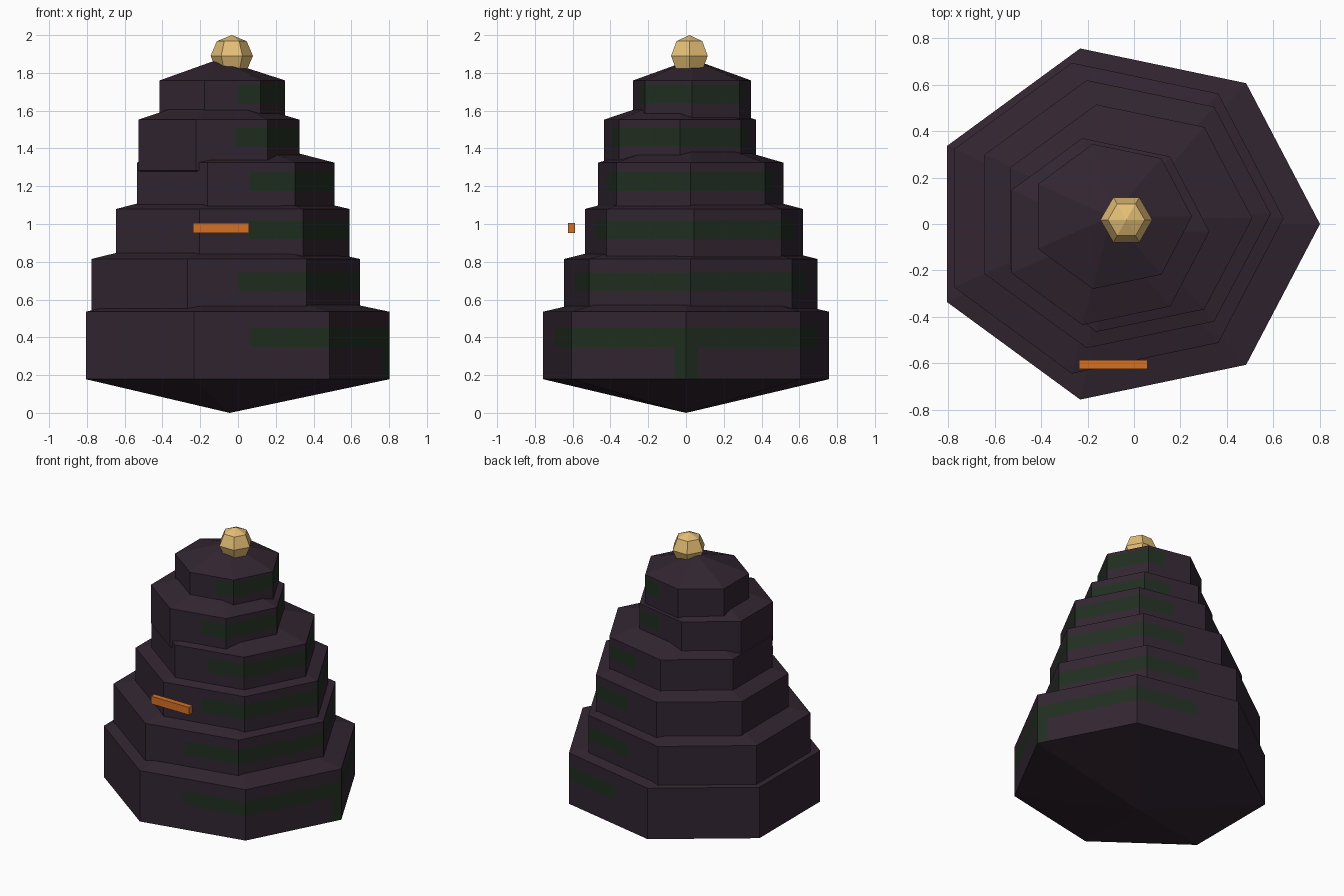
import bpy, bmesh, math
from mathutils import Matrix, Vector

if "Cube" in bpy.data.objects:
    bpy.data.objects.remove(bpy.data.objects["Cube"])


def material(name, rgb):
    m = bpy.data.materials.new(name)
    m.use_nodes = True
    m.diffuse_color = (*rgb, 1)
    m.node_tree.nodes["Principled BSDF"].inputs["Base Color"].default_value = (*rgb, 1)
    return m


plum = material("dark plum", (0.032, 0.019, 0.031))
moss = material("dark moss green", (0.015, 0.028, 0.015))
gold = material("pale gold", (0.78, 0.52, 0.18))
orange = material("orange", (0.66, 0.165, 0.019))


def finish(bm, name, *mats):
    bmesh.ops.recalc_face_normals(bm, faces=bm.faces)
    mesh = bpy.data.meshes.new(name)
    bm.to_mesh(mesh)
    bm.free()
    for m in mats:
        mesh.materials.append(m)
    ob = bpy.data.objects.new(name, mesh)
    bpy.context.collection.objects.link(ob)
    return ob


def faceted_ball(sides, stacks, centre, scale):
    """Low-poly ball with one corner of each ring pointing to +x."""
    bm = bmesh.new()
    bmesh.ops.create_uvsphere(bm, u_segments=sides, v_segments=stacks, radius=1)
    corner = next(v.co for v in bm.verts if v.co.xy.length > 0.1)
    turn = Matrix.Rotation(-math.atan2(corner.y, corner.x), 4, "Z")
    bm.transform(Matrix.Translation(centre) @ Matrix.Diagonal((*scale, 1)) @ turn)
    return bm


def cut_walls(bm, point, normal):
    """Split only the upright faces along a plane."""
    bm.normal_update()
    walls = [f for f in bm.faces if abs(f.normal.z) < 0.05]
    edges = list({e for f in walls for e in f.edges})
    verts = list({v for f in walls for v in f.verts})
    bmesh.ops.bisect_plane(bm, geom=verts + edges + walls, dist=1e-5,
                           plane_co=point, plane_no=normal)


def tier(name, x0, x1, y0, y1, z, half, moss_x, stripe=False):
    # seven-sided drum with shallow pointed top and bottom
    rx = (x1 - x0) / (1 + math.cos(math.pi / 7))
    ry = (y1 - y0) / 2 / math.sin(4 * math.pi / 7)
    ring = math.sin(math.pi / 3)
    bm = faceted_ball(7, 3, (x1 - rx, (y0 + y1) / 2, z), (rx / ring, ry / ring, half))

    # moss band on the +x side
    low, high = z - 0.008, z + 0.092
    cut_walls(bm, (0, 0, low), (0, 0, 1))
    cut_walls(bm, (0, 0, high), (0, 0, 1))
    cut_walls(bm, (moss_x, 0, 0), (1, 0, 0))
    if stripe:
        for y in (-0.063, 0.063):
            cut_walls(bm, (0, y, 0), (0, 1, 0))
    bm.normal_update()
    for f in bm.faces:
        c = f.calc_center_median()
        upright = abs(f.normal.z) < 0.05
        band = c.x > moss_x and low < c.z < high
        drip = stripe and c.x > 0.6 and abs(c.y) < 0.063 and c.z < low
        f.material_index = int(upright and (band or drip))
    finish(bm, name, plum, moss)


# stacked tiers: x range, y range, centre height, half height, start of moss
tier("tier_1", -0.806, 0.802, -0.757, 0.757, 0.357, 0.357, 0.06, True)
tier("tier_2", -0.775, 0.645, -0.645, 0.695, 0.65, 0.33, 0.0)
tier("tier_3", -0.645, 0.59, -0.535, 0.62, 0.927, 0.305, 0.055)
tier("tier_4", -0.535, 0.51, -0.465, 0.515, 1.183, 0.284, 0.06)
tier("tier_5", -0.528, 0.325, -0.435, 0.37, 1.417, 0.27, -0.015)
tier("tier_6", -0.415, 0.25, -0.28, 0.345, 1.647, 0.226, 0.0)

# faceted finial on the peak
finish(faceted_ball(6, 4, (-0.033, 0.018, 1.89), (0.112, 0.112, 0.11)), "finial", gold)

# small floating bar in front of the third tier
bm = bmesh.new()
bmesh.ops.create_cube(bm, size=1)
bm.transform(Matrix.Translation((-0.09, -0.606, 0.979)) @ Matrix.Diagonal((0.296, 0.038, 0.053, 1)))
finish(bm, "front_bar", orange)
